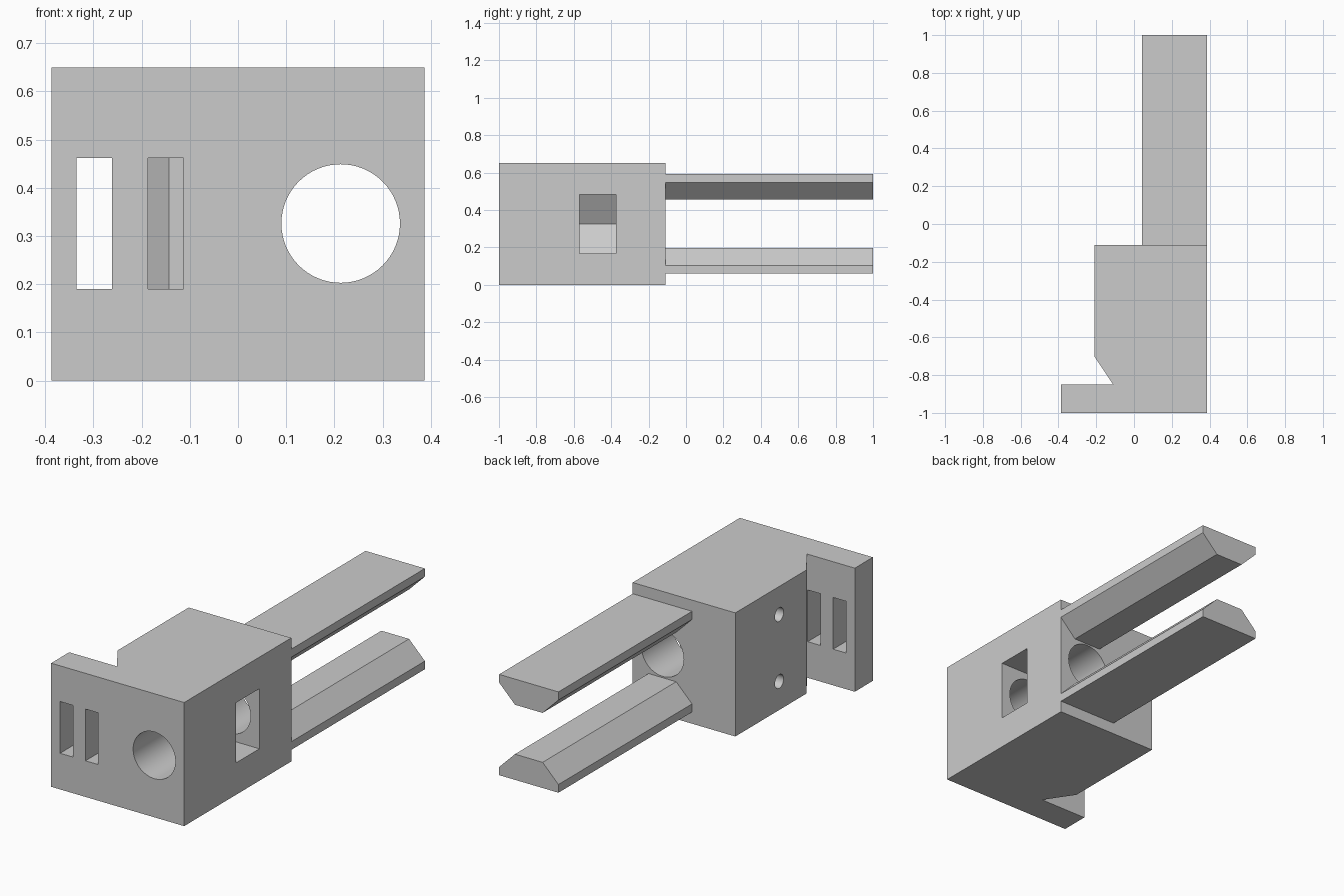
import bpy
import bmesh
import math

cube = bpy.data.objects.get("Cube")
if cube:
    bpy.data.objects.remove(cube, do_unlink=True)

grey = bpy.data.materials.new("plain_grey")
grey.use_nodes = True
GREY = (0.6, 0.6, 0.6, 1)
grey.diffuse_color = GREY
grey.node_tree.nodes["Principled BSDF"].inputs["Base Color"].default_value = GREY

MID_Z = 0.326          # height of the bore axis
BORE_X = 0.213
BACK_Y = -0.11         # rear face of the block


def prism(name, points, axis, start, end):
    """Extrude a closed profile along y (points are x, z) or z (points are x, y)."""
    bm = bmesh.new()
    place = {"y": lambda p: (p[0], start, p[1]), "z": lambda p: (p[0], p[1], start)}[axis]
    face = bm.faces.new([bm.verts.new(place(p)) for p in points])
    moved = bmesh.ops.extrude_face_region(bm, geom=[face])["geom"]
    step = (0, end - start, 0) if axis == "y" else (0, 0, end - start)
    bmesh.ops.translate(bm, vec=step, verts=[v for v in moved if isinstance(v, bmesh.types.BMVert)])
    bmesh.ops.recalc_face_normals(bm, faces=bm.faces)
    mesh = bpy.data.meshes.new(name)
    bm.to_mesh(mesh)
    bm.free()
    mesh.materials.append(grey)
    obj = bpy.data.objects.new(name, mesh)
    bpy.context.collection.objects.link(obj)
    return obj


def circle(x, z, radius, count):
    turn = 2 * math.pi / count
    return [(x + radius * math.cos(i * turn), z + radius * math.sin(i * turn)) for i in range(count)]


def cut(target, cutter):
    bpy.context.view_layer.update()
    mod = target.modifiers.new(cutter.name, "BOOLEAN")
    mod.operation = "DIFFERENCE"
    mod.solver = "EXACT"
    mod.object = cutter
    bpy.context.view_layer.objects.active = target
    bpy.ops.object.modifier_apply(modifier=mod.name)
    bpy.data.objects.remove(cutter, do_unlink=True)


# Block with a side flange and an angled undercut
outline = [(-0.387, -1), (0.387, -1), (0.387, BACK_Y), (-0.21, BACK_Y),
           (-0.21, -0.7), (-0.11, -0.85), (-0.387, -0.85)]
block = prism("block", outline, "z", 0, 0.65)

# Long round bore
cut(block, prism("bore", circle(BORE_X, MID_Z, 0.123, 64), "y", -1.1, 0))

# Hexagonal nut pocket, open to the left side
half = 0.158
tip = half * 2 / math.sqrt(3)
pocket = [(0.5, MID_Z - half), (0.5, MID_Z + half), (BORE_X - tip / 2, MID_Z + half),
          (BORE_X - tip, MID_Z), (BORE_X - tip / 2, MID_Z - half)]
cut(block, prism("nut_pocket", pocket, "y", -0.57, -0.375))

# Two strap slots through the flange
for x in (-0.335, -0.187):
    slot = [(x, 0.19), (x + 0.074, 0.19), (x + 0.074, 0.462), (x, 0.462)]
    cut(block, prism("strap_slot", slot, "y", -1.1, -0.8))

# Two blind screw holes in the right side
for z in (0.15, 0.502):
    hole = prism("screw_hole", circle(0, 0, 0.036, 32), "y", -0.15, 0.15)
    hole.rotation_euler.z = math.pi / 2
    hole.location = (-0.21, -0.475, z)
    cut(block, hole)

# Pair of chamfered rails, mirrored about the bore axis
rails = []
for name, side in (("upper_rail", 1), ("lower_rail", -1)):
    profile = [(0.042, 0.265), (0.387, 0.265), (0.387, 0.222),
               (0.295, 0.13), (0.134, 0.13), (0.042, 0.222)]
    rails.append(prism(name, [(x, MID_Z + side * z) for x, z in profile], "y", BACK_Y, 1))

# Smooth the round holes while keeping edges sharp
for obj in [block] + rails:
    bpy.ops.object.select_all(action="DESELECT")
    obj.select_set(True)
    bpy.context.view_layer.objects.active = obj
    bpy.ops.object.shade_smooth_by_angle(angle=math.radians(25))
